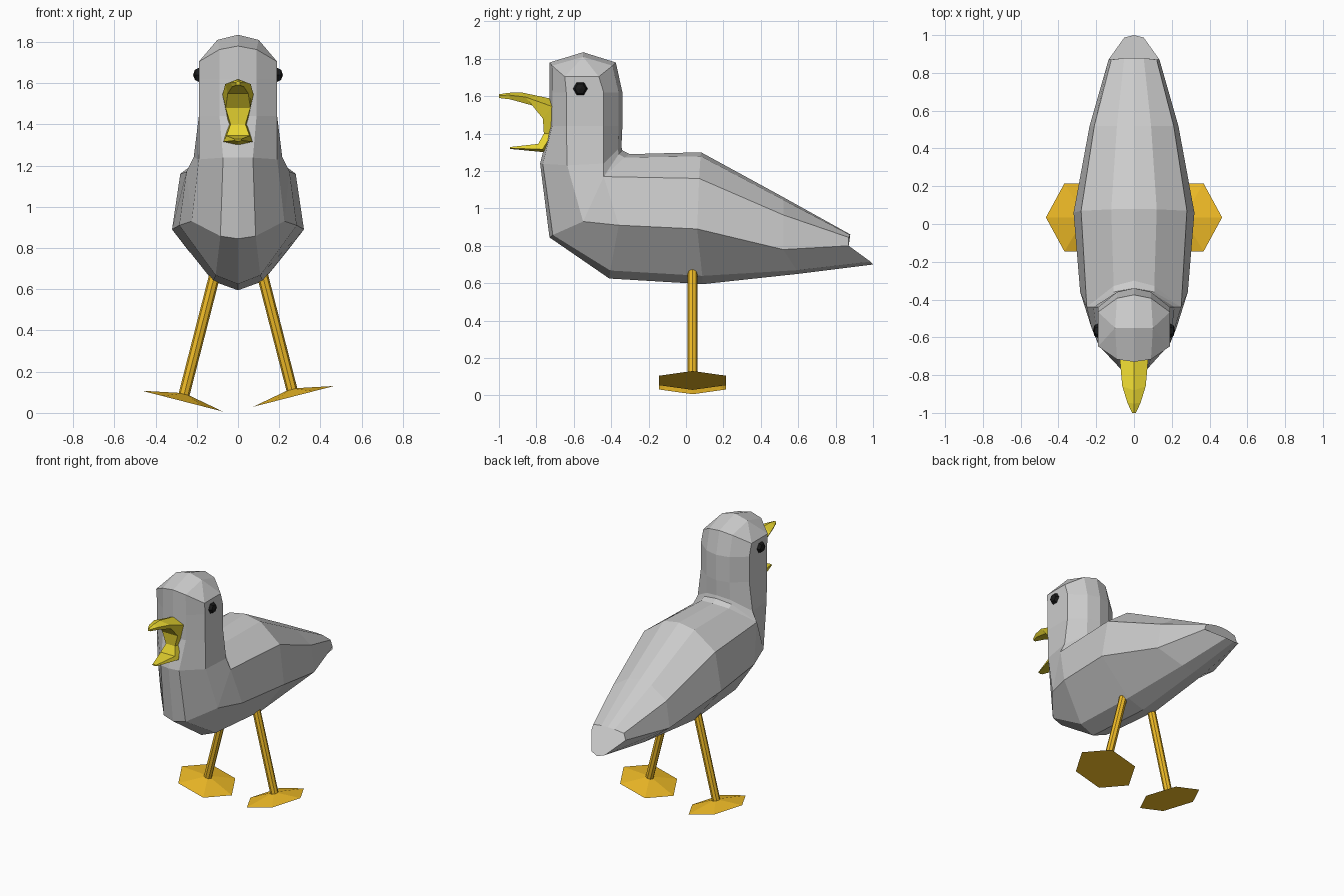
import bpy, bmesh, math
from mathutils import Matrix, Vector

if "Cube" in bpy.data.objects:
    bpy.data.objects.remove(bpy.data.objects["Cube"])


def material(name, rgb):
    m = bpy.data.materials.new(name)
    m.diffuse_color = (*rgb, 1)
    m.use_nodes = True
    m.node_tree.nodes["Principled BSDF"].inputs["Base Color"].default_value = m.diffuse_color
    return m


def finish(name, bm, mat=None):
    bmesh.ops.remove_doubles(bm, verts=bm.verts, dist=0.0005)
    bmesh.ops.recalc_face_normals(bm, faces=bm.faces)
    me = bpy.data.meshes.new(name)
    bm.to_mesh(me)
    bm.free()
    ob = bpy.data.objects.new(name, me)
    bpy.context.collection.objects.link(ob)
    if mat:
        me.materials.append(mat)
    return ob


def loft(name, halves, mat=None, end_cap=True):
    """Skin half sections (centre line first and last) mirrored across x."""
    bm = bmesh.new()
    rings = []
    for h in halves:
        pts = list(h) + [(-x, y, z) for x, y, z in reversed(h[1:-1])]
        rings.append([bm.verts.new(p) for p in pts])
    n = len(rings[0])
    for a, b in zip(rings, rings[1:]):
        for i in range(n):
            j = (i + 1) % n
            bm.faces.new((a[i], a[j], b[j], b[i]))
    bm.faces.new(rings[0])
    if end_cap:
        bm.faces.new(rings[-1])
    return finish(name, bm, mat)


def torso_section(back, shoulder, side, belly):
    """Ten-sided section; the points beside the centre line are interpolated."""
    t, s, w, b = Vector((0, *back)), Vector(shoulder), Vector(side), Vector((0, *belly))
    upper = (0.43 * s.x, t.y + 0.2 * (s.y - t.y), t.z + 0.15 * (s.z - t.z))
    lower = (0.38 * w.x, b.y + 0.1 * (w.y - b.y), b.z + 0.15 * (w.z - b.z))
    return [tuple(t), upper, tuple(s), tuple(w), lower, tuple(b)]


yellow = material("beak yellow", (0.80, 0.66, 0.03))
orange = material("leg orange", (0.87, 0.50, 0.02))
black = material("eye black", (0.01, 0.01, 0.01))

# Torso from tail to neck base
body = [
    torso_section((.88, .86), (.12, .87, .845), (.135, .87, .80), (1.0, .70)),
    torso_section((.52, 1.06), (.21, .52, .965), (.235, .52, .78), (.60, .65)),
    torso_section((.08, 1.30), (.28, .07, 1.16), (.32, .06, .89), (.09, .595)),
    torso_section((-.30, 1.29), (.25, -.44, 1.17), (.285, -.36, .91), (-.41, .625)),
    torso_section((-.34, 1.31), (.25, -.44, 1.17), (.225, -.55, .93), (-.73, .845)),
    torso_section((-.345, 1.33), (.215, -.44, 1.24), (.19, -.635, 1.23), (-.78, 1.24)),
]
# Neck rises straight from one footprint, then the arched head rim and crown
neck = [(0, -.34), (.09, -.36), (.19, -.44), (.19, -.64), (.09, -.715), (0, -.73)]
for z in (1.44, 1.62):
    body.append([(x, y, z) for x, y in neck])
body.append([(x, -.73 + .91 * (y + .73), 1.78 - 2.1 * x * x) for x, y in neck])
body.append([(min(x, .10) if x == 0 else .10, -.55, 1.835 if x == 0 else 1.81) for x, y in neck])
loft("body", body, end_cap=False)

# Open beak: half width, outer edge (y, z), inner edge (y, z) along a C path
beak = [
    (.010, (-1.0, 1.61), (-1.0, 1.59)),
    (.035, (-.95, 1.618), (-.94, 1.583)),
    (.062, (-.88, 1.62), (-.82, 1.55)),
    (.075, (-.69, 1.58), (-.765, 1.48)),
    (.045, (-.69, 1.40), (-.76, 1.40)),
    (.070, (-.755, 1.30), (-.79, 1.345)),
    (.018, (-.94, 1.318), (-.94, 1.328)),
]
sections = []
for w, p, q in beak:
    side = [p[k] + 0.35 * (q[k] - p[k]) for k in (0, 1)]
    sections.append([(0, *p), (w, *side), (w * 0.8, *q), (0, *q)])
loft("beak", sections, yellow)

for s, label, lift in ((1, "left", 0.08), (-1, "right", 0.057)):
    # Eye: small faceted bead on the side of the head
    bm = bmesh.new()
    bmesh.ops.create_uvsphere(bm, u_segments=6, v_segments=4, radius=1)
    bm.transform(Matrix.Translation((s * 0.188, -0.565, 1.64))
                 @ Matrix.Diagonal((0.03, 0.04, 0.04, 1))
                 @ Matrix.Rotation(math.pi / 2, 4, 'Y'))
    finish(label + "_eye", bm, black)

    # Leg and foot share a frame leaning in towards the body
    frame = (Matrix.Translation((s * 0.27, 0.035, lift))
             @ Matrix.Rotation(-s * math.radians(14.4), 4, 'Y'))
    bm = bmesh.new()
    bmesh.ops.create_cone(bm, cap_ends=True, segments=8, radius1=0.027, radius2=0.027,
                          depth=0.64, matrix=frame @ Matrix.Translation((0, 0, 0.335)))
    finish(label + "_leg", bm, orange)

    # Webbed foot: shallow six-sided pyramid
    bm = bmesh.new()
    rim = [bm.verts.new(frame @ Vector((0.203 * math.cos(a), 0.208 * math.sin(a), 0)))
           for a in (i * math.pi / 3 for i in range(6))]
    apex = bm.verts.new(frame @ Vector((0, 0, 0.04)))
    bm.faces.new(rim)
    for i in range(6):
        bm.faces.new((rim[i], rim[(i + 1) % 6], apex))
    finish(label + "_foot", bm, orange)
